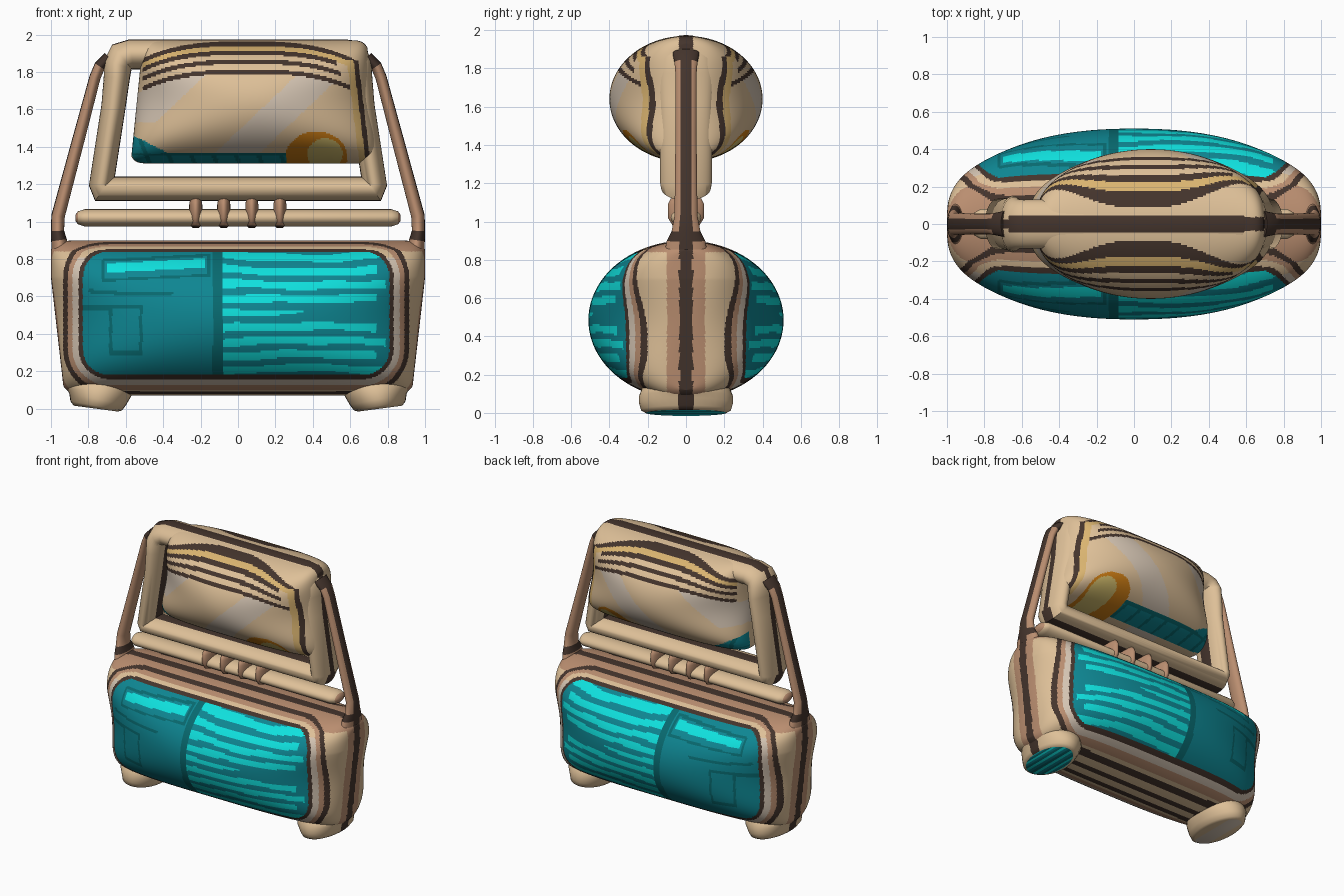
import bpy, bmesh
from math import sin, cos, pi, hypot, floor, radians

cube = bpy.data.objects.get("Cube")
if cube:
    bpy.data.objects.remove(cube)

# Palette (display values, converted to linear)
PALETTE = {
    "beige": (222, 192, 152), "brown": (186, 142, 112), "dark_brown": (68, 52, 44),
    "pale_grey": (212, 196, 178), "straw": (218, 180, 112), "orange": (205, 125, 20),
    "pale_olive": (208, 186, 106), "teal": (14, 134, 146), "deep_teal": (8, 106, 112),
    "cyan": (15, 225, 222)}
NAMES = list(PALETTE)
BEIGE, BROWN, DARK, GREY, STRAW, ORANGE, OLIVE, TEAL, DEEP, CYAN = range(len(NAMES))


def linear(v):
    v /= 255
    return v / 12.92 if v < 0.04 else ((v + 0.055) / 1.055) ** 2.4


MATS = []
for name, rgb in PALETTE.items():
    mat = bpy.data.materials.new(name)
    mat.use_nodes = True
    col = (*map(linear, rgb), 1)
    mat.diffuse_color = col
    shader = mat.node_tree.nodes["Principled BSDF"]
    shader.inputs["Base Color"].default_value = col
    shader.inputs["Roughness"].default_value = 0.7
    MATS.append(mat)


def finish(name, bm):
    bmesh.ops.remove_doubles(bm, verts=bm.verts, dist=1e-5)
    bmesh.ops.recalc_face_normals(bm, faces=bm.faces)
    mesh = bpy.data.meshes.new(name)
    bm.to_mesh(mesh)
    bm.free()
    for mat in MATS:
        mesh.materials.append(mat)
    obj = bpy.data.objects.new(name, mesh)
    bpy.context.collection.objects.link(obj)
    bpy.ops.object.select_all(action="DESELECT")
    obj.select_set(True)
    bpy.context.view_layer.objects.active = obj
    bpy.ops.object.shade_smooth_by_angle(angle=radians(50))


def bridge(bm, rings, rule, closed=False):
    n = len(rings[0])
    for i in range(len(rings) - (not closed)):
        a, b = rings[i], rings[(i + 1) % len(rings)]
        for j in range(n):
            k = (j + 1) % n
            f = bm.faces.new((a[j], a[k], b[k], b[j]))
            f.material_index = rule(f.calc_center_median(), cos(2 * pi * (j + 0.5) / n))


def puff(name, cx, half, z0, z1, depth, p, rule, nu, nv):
    """Inflated slab: oval sections along x, boxier towards top and bottom."""
    bm = bmesh.new()
    zc, hz = (z0 + z1) / 2, (z1 - z0) / 2
    rings = []
    for i in range(nu + 1):
        u = sin(pi * (i / nu - 0.5))
        h = hz * (1 - 0.12 * abs(u) ** 30)
        ring = []
        for j in range(nv):
            a = 2 * pi * j / nv
            z = zc + h * sin(a)
            q = p + 2.2 * sin(a) ** 2
            d = depth * max(0, 1 - abs(u) ** q) ** (1 / q)
            ring.append(bm.verts.new((cx + half(z) * u, d * cos(a), z)))
        rings.append(ring)
    bridge(bm, rings, lambda c, k: rule(c.x, c.y, c.z))
    finish(name, bm)


def sweep(name, pts, rule, closed=False, n=36, cap=None):
    """Oval tube along (x, z, half_width, half_depth) points in the xz plane."""
    bm = bmesh.new()
    rings, m = [], len(pts)

    def normal(a, b):
        dx, dz = b[0] - a[0], b[1] - a[1]
        l = hypot(dx, dz)
        return -dz / l, dx / l

    for i, (x, z, r, d) in enumerate(pts):
        before = normal(pts[i - 1], pts[i]) if closed or i else None
        after = normal(pts[i], pts[(i + 1) % m]) if closed or i < m - 1 else None
        before, after = before or after, after or before
        sx, sz = before[0] + after[0], before[1] + after[1]
        s = 2 / (sx * sx + sz * sz)
        ring = []
        for j in range(n):
            a = 2 * pi * j / n
            w = r * cos(a) * s
            ring.append(bm.verts.new((x + sx * w, d * sin(a), z + sz * w)))
        rings.append(ring)
    bridge(bm, rings, rule, closed)
    if not closed:
        for ring in (rings[0], rings[-1]):
            for i in range(n // 2):
                quad = dict.fromkeys((ring[i], ring[i + 1], ring[n - i - 1], ring[-i]))
                f = bm.faces.new(list(quad))
                f.material_index = cap(i) if cap else rule(f.calc_center_median(), 0)
    finish(name, bm)


# Body: round-cornered teal panel with contour bands around it
def panel(x, z):
    if x < -0.135:
        t = z - 0.765 - 0.05 * (x + 0.44)
        ends = abs(x + 0.44)
        if ends < 0.26 and abs(t) < 0.024:
            return CYAN
        if ends < 0.29 and abs(t + 0.012) < 0.06 and (abs(t + 0.012) > 0.046 or ends > 0.275):
            return DEEP
        if x > -0.8 and abs(z - 0.61 - 0.12 * (x + 0.4) ** 2) < 0.01 and x < -0.35:
            return DEEP
        box = max(abs(x + 0.6) / 0.085, abs(z - 0.42) / 0.13)
        if 0.85 < box < 1.05 or (x < -0.68 and abs(z - 0.54) < 0.01):
            return DEEP
        return TEAL
    if x < -0.08:
        return DEEP
    # Stripes bow gently towards the middle and fork at the centre
    v = z - 0.512
    wave = v / (0.079 - 0.006 * sin(3.5 * x + 0.3)) + 0.06 * sin(14 * x + 25 * v)
    row = floor(wave + 0.5)
    width = 0.27 if row else 0.27 - 0.7 * max(0, x - 0.05)
    end = 0.79 - 0.05 * (row % 2)
    return CYAN if abs(wave - row) < width and x < end else TEAL


def body_rule(x, y, z):
    r = 0.14
    dz = z - 0.51
    qx = abs(x + 0.01) - 0.82 + r
    qz = (abs(dz) if dz < 0.33 else 0.33 + (dz - 0.33) * 2.1) - 0.33 + r
    d = hypot(max(qx, 0), max(qz, 0)) + min(max(qx, qz), 0) - r
    if d < 0:
        return panel(x, z)
    if z < 0.1 and abs(x) < 0.8:
        return DARK if abs(y) < 0.03 or 0.1 < abs(y) < 0.16 else BEIGE
    for limit, colour in ((0.022, DARK), (0.055, GREY if dz < 0.3 else BEIGE),
                          (0.08, BROWN), (0.105, DARK)):
        if d < limit:
            return colour
    if abs(y) < 0.035:
        return DARK
    return BROWN if abs(y) < 0.1 or z > 0.84 else BEIGE


puff("body", 0, lambda z: 0.92 + 0.08 * min(1, z / 0.7), 0.07, 0.9, 0.51, 2.25,
     body_rule, 300, 260)


# Head cushion: arched lines on top, pale diagonals, teal hem, orange patch
def head_rule(x, y, z):
    if z > 1.9 and abs(y) < 0.037:
        return DARK
    if hypot((x - 0.42) / 0.165, (z - 1.345) / 0.135) < 1:
        return OLIVE if hypot((x - 0.465) / 0.095, (z - 1.36) / 0.085) < 1 else ORANGE
    corner = x < -0.37 and z < 1.455 - (x + 0.55) * 0.5
    if (z < 1.365 or corner) and x < 0.28 and abs(y) > 0.04:
        rib = (x + 0.4 * (z - 1.3)) / 0.12
        return DEEP if rib - floor(rib) < 0.2 or 1.355 < z < 1.365 else TEAL
    side = x + 0.12 * (z - 1.55)
    if z < 1.86 and side > 0.62:
        return STRAW if side < 0.655 else DARK if side < 0.68 else BEIGE
    w = z + 0.085 * abs((x - 0.05) / 0.55) ** 3
    if -0.51 < x < 0.62:
        for level, end in ((1.95, 0.62), (1.902, 0.53), (1.853, 0.55), (1.8, 0.62)):
            if abs(w - level) < 0.012 and x < end:
                return DARK
        if 1.91 < w < 1.94:
            return STRAW
    slant = x - 1.05 * (z - 1.55)
    if w < 1.79 and (0.07 < slant < 0.31 or (slant < -0.42 and z > 1.53)):
        return GREY
    return BEIGE


puff("head", 0.09, lambda z: 0.66 - 0.1 * (z - 1.35), 1.31, 1.97, 0.4, 2,
     head_rule, 220, 220)


# Upper frame: one closed loop, dark inner edge and outer centre line
def frame_rule(c, k):
    if k < 0 and abs(c.y) < 0.035:
        return DARK
    return DARK if k > 0.93 else BEIGE


half_loop = [(0.72, 1.175, 0.065, 0.13), (0.73, 1.2, 0.065, 0.135),
             (0.665, 1.62, 0.065, 0.14), (0.648, 1.77, 0.07, 0.15),
             (0.642, 1.84, 0.075, 0.145), (0.62, 1.88, 0.078, 0.13),
             (0.57, 1.894, 0.08, 0.13)]
mirrored = [(-x, z, r, d) for x, z, r, d in reversed(half_loop)]
sweep("upper_frame", half_loop + mirrored, frame_rule, closed=True)

# Cross bar with tapered ends
bar = [(0.87, 0.015, 0.03), (0.855, 0.035, 0.06), (0.82, 0.046, 0.08)]
sweep("cross_bar", [(-x, 1.02, r, d) for x, r, d in bar]
      + [(x, 1.02, r, d) for x, r, d in reversed(bar)],
      lambda c, k: BROWN if abs(c.x) > 0.85 else BEIGE)

# Four loops tying the cross bar to the frame
TIE = [(0.965, 0.016, 0.03), (0.98, 0.03, 0.07), (1.02, 0.035, 0.095),
       (1.09, 0.035, 0.095), (1.12, 0.03, 0.08), (1.135, 0.016, 0.05)]
for i in range(4):
    x = -0.226 + 0.15 * i
    sweep(f"tie_loop_{i + 1}", [(x, z, r, d) for z, r, d in TIE],
          lambda c, k: DARK if c.z < 0.985 else BROWN)

# Side arms and feet, mirrored left and right
ARM = [(0.945, 0.8, 0.05, 0.12), (0.957, 0.9, 0.042, 0.1), (0.965, 0.95, 0.035, 0.075),
       (0.962, 1.03, 0.036, 0.06), (0.85, 1.45, 0.033, 0.055), (0.765, 1.77, 0.03, 0.055),
       (0.74, 1.83, 0.03, 0.06), (0.69, 1.88, 0.03, 0.07)]
FOOT = [(0.76, 0, 0.12, 0.21), (0.758, 0.015, 0.14, 0.235), (0.75, 0.05, 0.155, 0.245),
        (0.743, 0.09, 0.175, 0.245), (0.74, 0.14, 0.185, 0.225), (0.75, 0.2, 0.15, 0.15)]
for side, s in (("left", 1), ("right", -1)):
    def edge_rule(c, k, s=s, base=BROWN):
        if k * s < 0 and abs(c.y) < 0.03:
            return DARK
        return DARK if 0.87 < c.z < 0.93 or c.z > 1.83 else base

    def sole(i, s=s):
        return (TEAL, CYAN, DEEP)[i % 3] if s > 0 else (BEIGE, GREY)[i // 6 % 2]

    sweep(side + "_arm", [(s * x, z, r, d) for x, z, r, d in ARM], edge_rule)
    sweep(side + "_foot", [(s * x, z, r, d) for x, z, r, d in FOOT],
          lambda c, k: edge_rule(c, k, base=BEIGE), cap=sole)
